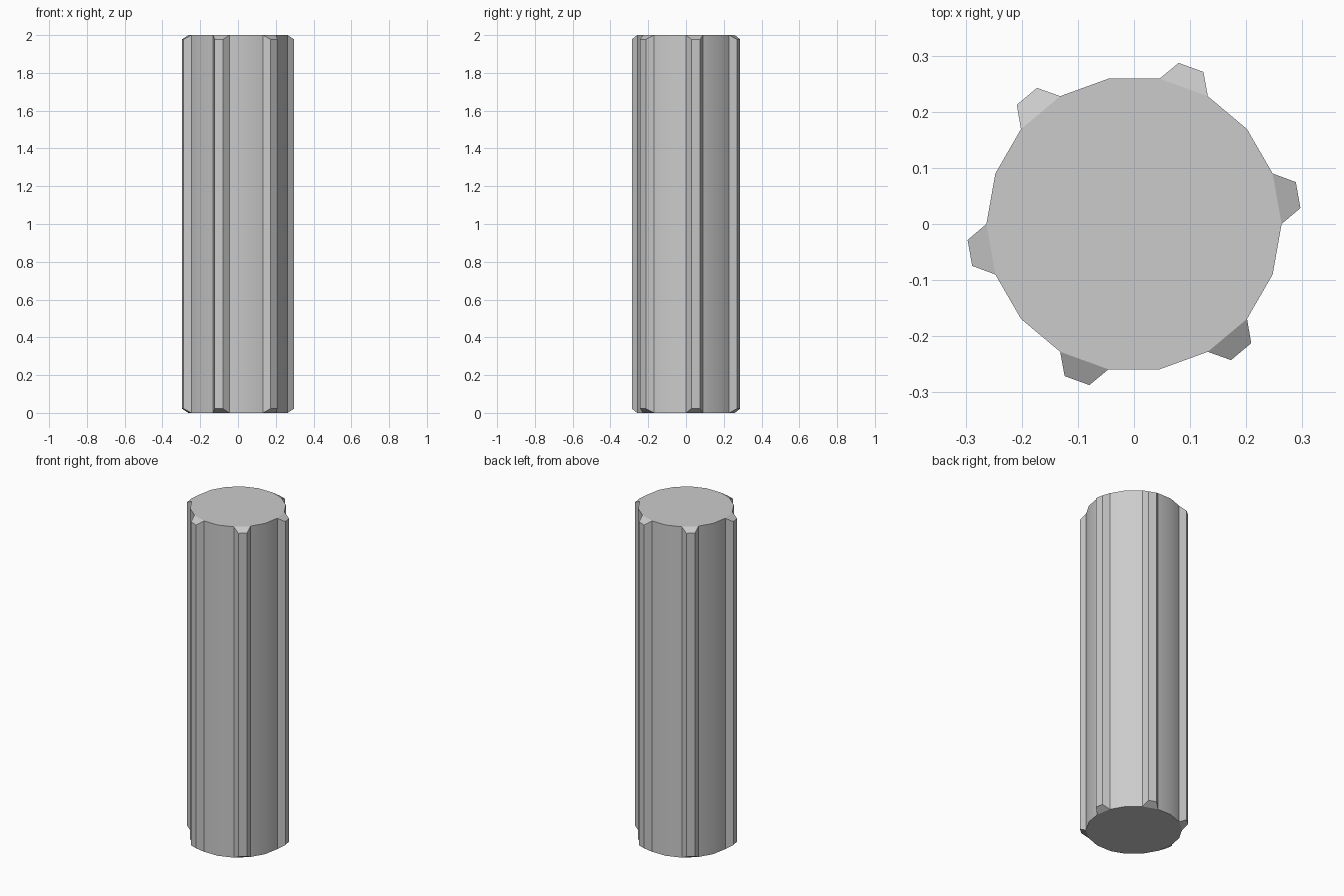
import bpy, bmesh
from math import cos, sin, radians
from mathutils import Vector

if "Cube" in bpy.data.objects:
    bpy.data.objects.remove(bpy.data.objects["Cube"])

SIDES, RADIUS, HEIGHT = 18, 0.263, 2.0
RIB_OUT, RIB_HALF, BEVEL = 0.297, 0.0235, 0.0225

bm = bmesh.new()

# 18-sided core
def ring(z):
    return [bm.verts.new((RADIUS * cos(radians(20 * i)), RADIUS * sin(radians(20 * i)), z))
            for i in range(SIDES)]

low, high = ring(0), ring(HEIGHT)
bm.faces.new(low[::-1])
bm.faces.new(high)
sides = []
for i in range(SIDES):
    j = (i + 1) % SIDES
    sides.append(bm.faces.new((low[i], low[j], high[j], high[i])))

# Tapered rib raised from every third side
for k in range(0, SIDES, 3):
    a = radians(20 * k + 10)
    normal, along = Vector((cos(a), sin(a), 0)), Vector((-sin(a), cos(a), 0))
    face = bmesh.ops.extrude_discrete_faces(bm, faces=[sides[k]])["faces"][0]
    for v in face.verts:
        s = 1 if v.co.dot(along) > 0 else -1
        z = BEVEL if v.co.z < HEIGHT / 2 else HEIGHT - BEVEL
        v.co = normal * RIB_OUT + along * s * RIB_HALF + Vector((0, 0, z))

bmesh.ops.recalc_face_normals(bm, faces=bm.faces[:])
mesh = bpy.data.meshes.new("ribbed_pin")
bm.to_mesh(mesh)
bm.free()
pin = bpy.data.objects.new("ribbed_pin", mesh)
bpy.context.collection.objects.link(pin)

# Smooth round the core, keep rib edges sharp
bpy.context.view_layer.objects.active = pin
pin.select_set(True)
bpy.ops.object.shade_smooth_by_angle(angle=radians(30))
